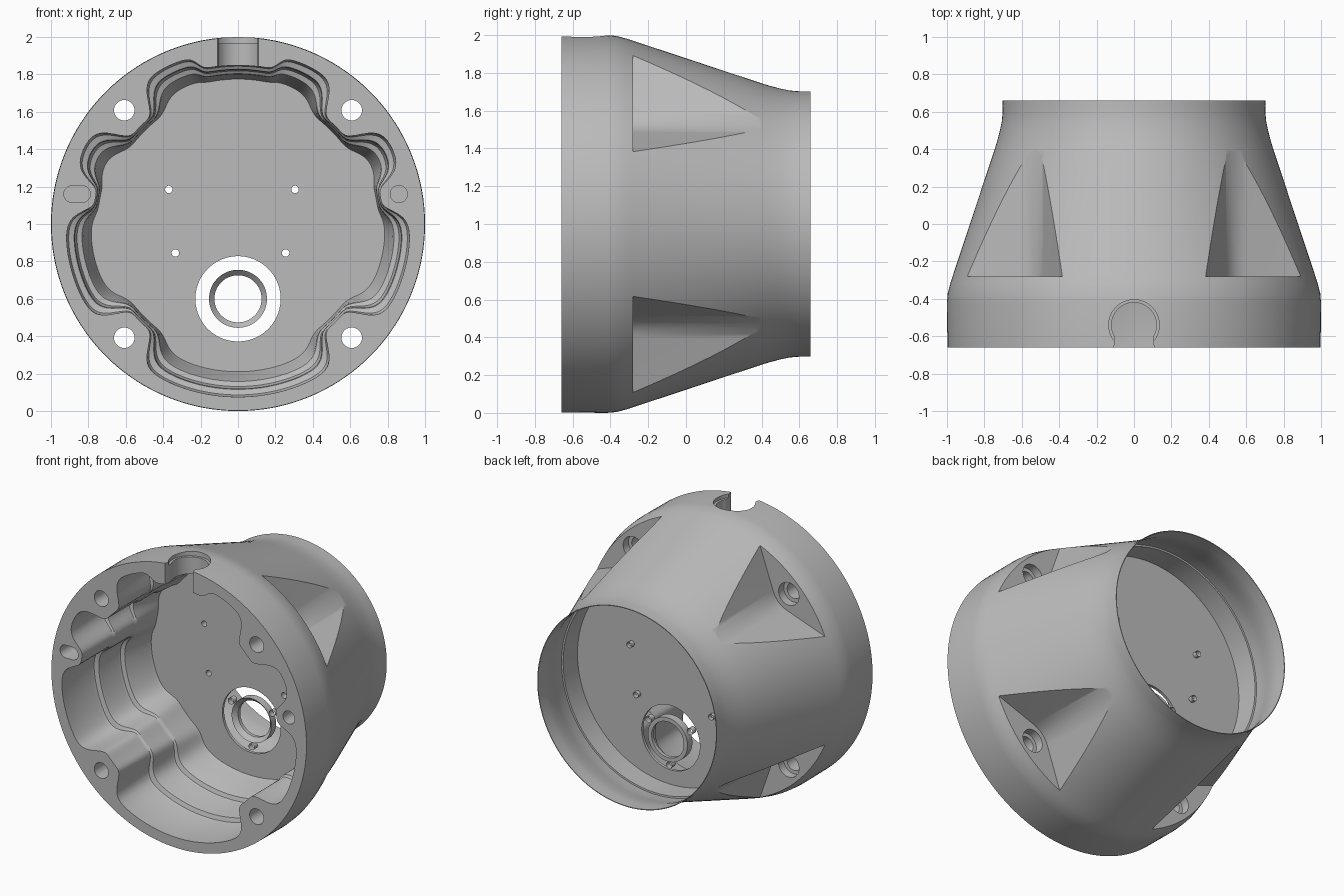
import bpy, bmesh, math
from math import sin, cos, pi, radians
from mathutils import Vector

cube = bpy.data.objects.get("Cube")
if cube:
    bpy.data.objects.remove(cube, do_unlink=True)

AXIS_Z = 1.0
grey = bpy.data.materials.new("mid grey")
grey.use_nodes = True
grey.diffuse_color = (0.5, 0.5, 0.5, 1)
grey.node_tree.nodes["Principled BSDF"].inputs["Base Color"].default_value = (0.5, 0.5, 0.5, 1)


def loft(name, loops, caps=True, ring=False):
    """Skin a list of equal-length closed loops into one object."""
    bm = bmesh.new()
    rows = [[bm.verts.new(p) for p in loop] for loop in loops]
    n = len(rows[0])
    pairs = list(zip(rows, rows[1:])) + ([(rows[-1], rows[0])] if ring else [])
    for a, b in pairs:
        for i in range(n):
            j = (i + 1) % n
            bm.faces.new((a[i], a[j], b[j], b[i]))
    if caps and not ring:
        bm.faces.new(rows[0])
        bm.faces.new(rows[-1])
    bmesh.ops.recalc_face_normals(bm, faces=bm.faces)
    mesh = bpy.data.meshes.new(name)
    bm.to_mesh(mesh)
    bm.free()
    mesh.materials.append(grey)
    obj = bpy.data.objects.new(name, mesh)
    bpy.context.collection.objects.link(obj)
    return obj


def circle(y, r, x=0.0, z=AXIS_Z, n=32, stretch=0.0):
    """Loop facing the front; stretch turns it into a slot."""
    pts = []
    for i in range(n):
        a = 2 * pi * (i + 0.5) / n
        pts.append(Vector((x + r * cos(a) + math.copysign(stretch, cos(a)), y, z + r * sin(a))))
    return pts


def revolve(name, profile, x=0.0, z=AXIS_Z, n=32, **kw):
    return loft(name, [circle(y, r, x, z, n) for y, r in profile], **kw)


def cut(target, cutter):
    """Subtract the cutter, then discard it."""
    cutter.hide_render = True
    mod = target.modifiers.new("cut", 'BOOLEAN')
    mod.operation, mod.solver, mod.object = 'DIFFERENCE', 'EXACT', cutter
    graph = bpy.context.evaluated_depsgraph_get()
    old = target.data
    new = bpy.data.meshes.new_from_object(target.evaluated_get(graph))
    target.modifiers.clear()
    target.data = new
    bpy.data.meshes.remove(old)
    bpy.data.objects.remove(cutter, do_unlink=True)


# Outer bell: straight band, cone and short collar
housing = revolve("housing", [
    (-0.66, 0.998), (-0.42, 1.0), (-0.37, 0.996), (-0.32, 0.983), (-0.27, 0.967),
    (0.40, 0.745), (0.45, 0.73), (0.50, 0.717), (0.55, 0.707), (0.59, 0.703), (0.66, 0.702)], n=160)

# Rear recess with a thin lip and a small ledge
cut(housing, revolve("rear_recess", [
    (0.17, 0.73), (0.33, 0.73), (0.331, 0.742), (0.40, 0.735), (0.45, 0.722),
    (0.50, 0.71), (0.55, 0.70), (0.59, 0.697), (0.70, 0.697)], n=160))


def lobe(a, centre, width, power=6):
    d = (a - centre + pi) % (2 * pi) - pi
    return 1 / (1 + (abs(d) / width) ** power)


def chamber_loop(y, k, n=320):
    """Scalloped outline that shrinks by tier k around the screw bosses."""
    radius = 0.925 - 0.045 * k
    boss = radius - (0.738 - 0.011 * k)
    side = radius - (0.775 - 0.008 * k)
    top = radius - (0.85 - 0.025 * k)
    pts = []
    for i in range(n):
        a = 2 * pi * i / n
        r = radius
        for q in range(4):
            r -= boss * lobe(a, pi / 4 + q * pi / 2, 0.165 + 0.03 * k)
        for c in (radians(10.5), pi - radians(10.5)):
            r -= side * lobe(a, c, 0.115 + 0.01 * k, 4)
        r -= top * lobe(a, pi / 2, 0.25, 14)
        pts.append(Vector((r * cos(a), y, AXIS_Z + r * sin(a))))
    return pts


# Stepped front chamber
cut(housing, loft("front_chamber", [chamber_loop(y, k) for y, k in (
    (-0.70, 0), (-0.33, 0.1), (-0.315, 0.25), (-0.305, 0.9), (-0.29, 1.0),
    (-0.10, 1.1), (-0.085, 1.25), (-0.075, 1.85), (-0.06, 2.0),
    (0.12, 2.75), (0.15, 3.0))]))

# Screw pockets: a rounded V channel with a flat seat, in four corners
for sx in (-1, 1):
    for sz in (-1, 1):
        apex, arm = Vector((0.515, 0.515)), Vector((-0.135, 0.385))
        other = Vector((arm.y, arm.x))
        section = [apex + arm * 1.5]
        for i in range(9):
            t = i / 8
            section.append(apex + arm * 0.22 * (1 - t) ** 2 + other * 0.22 * t ** 2)
        section += [apex + other * 1.5, Vector((1.2, 1.2))]
        cut(housing, loft("pocket", [
            [Vector((sx * p.x, y, AXIS_Z + sz * p.y)) for p in section] for y in (-0.28, 0.6)]))
        cx, cz = sx * 0.608, AXIS_Z + sz * 0.608
        cut(housing, revolve("screw_hole", [
            (-0.72, 0.055), (-0.34, 0.055), (-0.339, 0.08), (-0.2, 0.08)], cx, cz))

# Locating hole and slot in the front rim
cut(housing, revolve("locating_hole", [(-0.72, 0.046), (-0.5, 0.046)], 0.86, 1.16))
cut(housing, loft("locating_slot", [
    circle(y, 0.045, -0.86, 1.16, stretch=0.026) for y in (-0.72, -0.5)]))


# Cable entry at the top: keyhole through the rim with a stepped mouth
def keyhole(z, r, mouth):
    start = math.asin(0.105 / r)
    pts = [Vector((r * sin(a), -0.54 - r * cos(a), z))
           for a in [start + (2 * pi - 2 * start) * i / 40 for i in range(41)]]
    return pts + [Vector((x, y, z)) for x, y in (
        (-0.105, -0.645), (-mouth, -0.665), (-mouth, -0.72),
        (mouth, -0.72), (mouth, -0.665), (0.105, -0.645))]


cut(housing, loft("cable_entry", [keyhole(z, r, 0.11) for z, r in (
    (1.79, 0.12), (1.965, 0.12), (1.966, 0.135), (2.1, 0.135))]))

# Round window and mounting holes in the floor plate
HX, HZ = 0.0, 0.6
cut(housing, revolve("window", [(0.1, 0.228), (0.25, 0.228)], HX, HZ, 64))
mounts = [(-0.37, 1.185), (0.305, 1.185), (-0.335, 0.845), (0.255, 0.845)]
for x, z in mounts:
    cut(housing, revolve("mount_hole", [(0.1, 0.02), (0.25, 0.02)], x, z, 20))

# Sleeves behind the mounting holes
parts = [housing]
for i, (x, z) in enumerate(mounts):
    parts.append(revolve(f"mount_sleeve_{i + 1}", [(0.165, 0.0205), (0.20, 0.0205)], x, z, 20, caps=False))

# Bevelled ring and three screw sleeves inside the window
parts.append(revolve("window_ring", [
    (0.15, 0.155), (0.18, 0.126), (0.205, 0.126), (0.205, 0.155)], HX, HZ, 64, ring=True))
for i in range(3):
    a = radians(30 + 120 * i)
    parts.append(revolve(f"screw_sleeve_{i + 1}", [(0.15, 0.023), (0.19, 0.023)],
                         HX + 0.187 * cos(a), HZ + 0.187 * sin(a), 20, caps=False))

# Smooth curved surfaces, keep machined edges crisp
bpy.ops.object.select_all(action='DESELECT')
for part in parts:
    part.select_set(True)
bpy.context.view_layer.objects.active = housing
bpy.ops.object.shade_smooth_by_angle(angle=radians(30))
